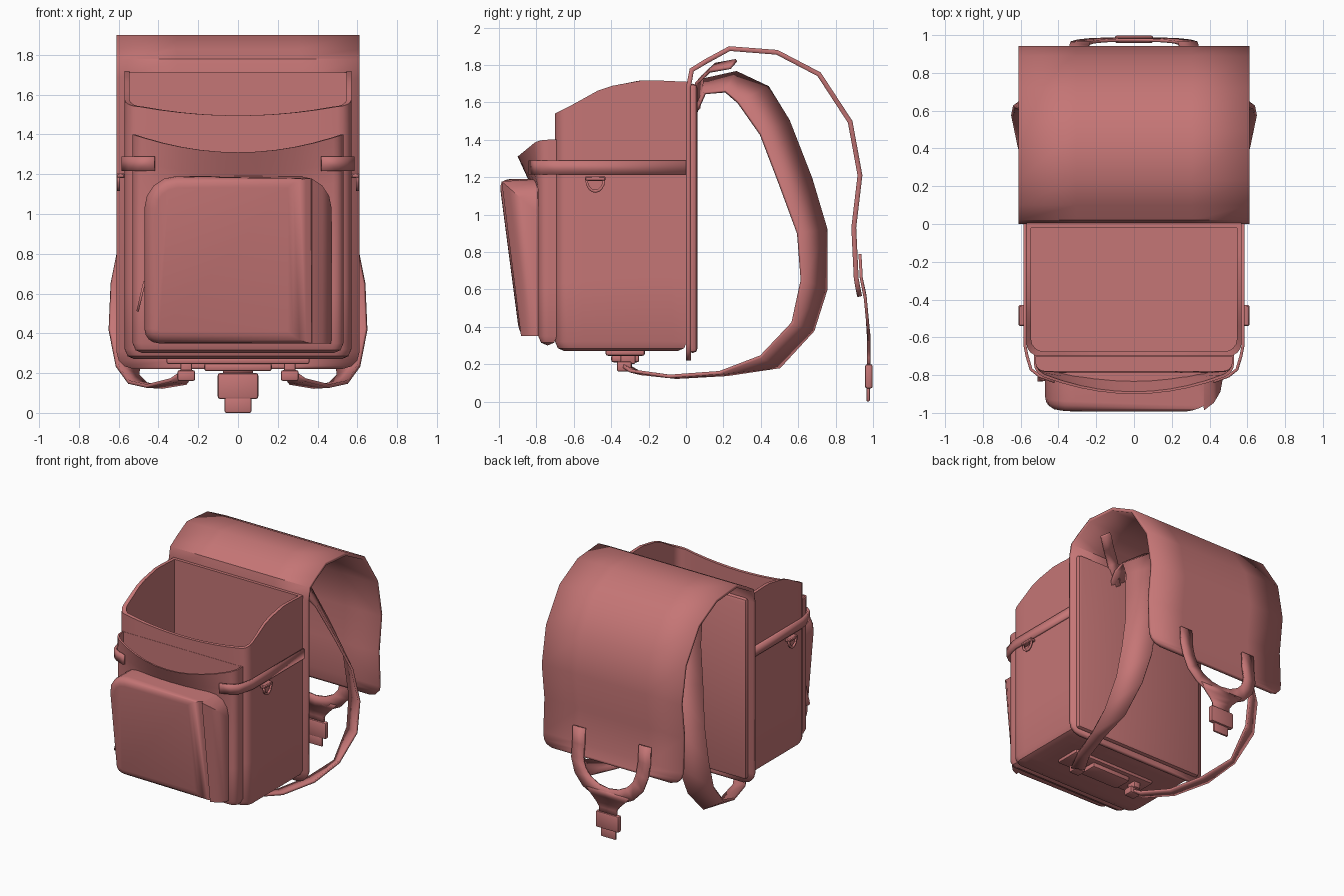
import bpy, bmesh, math
from mathutils import Vector

cube = bpy.data.objects.get("Cube")
if cube:
    bpy.data.objects.remove(cube, do_unlink=True)

mat = bpy.data.materials.new("dusty red leather")
mat.use_nodes = True
COLOR = (0.56, 0.18, 0.18, 1)
mat.diffuse_color = COLOR
mat.node_tree.nodes["Principled BSDF"].inputs["Base Color"].default_value = COLOR


def finish(name, bm, thick=0, angle=40, offset=0):
    bmesh.ops.recalc_face_normals(bm, faces=bm.faces)
    me = bpy.data.meshes.new(name)
    bm.to_mesh(me)
    bm.free()
    me.materials.append(mat)
    ob = bpy.data.objects.new(name, me)
    bpy.context.collection.objects.link(ob)
    if thick:
        mod = ob.modifiers.new("thickness", 'SOLIDIFY')
        mod.thickness, mod.offset = thick, offset
    bpy.ops.object.select_all(action='DESELECT')
    ob.select_set(True)
    bpy.context.view_layer.objects.active = ob
    bpy.ops.object.shade_smooth_by_angle(angle=math.radians(angle))
    return ob


def lerp_table(table, t):
    """Piecewise linear lookup in rising (key, value) pairs."""
    if t <= table[0][0]:
        return table[0][1]
    for (a, va), (b, vb) in zip(table, table[1:]):
        if t <= b:
            return va + (vb - va) * (t - a) / (b - a)
    return table[-1][1]


def box(name, x0, x1, y0, y1, z0, z1, bevel=0.0, seg=2):
    bm = bmesh.new()
    bmesh.ops.create_cube(bm, size=1)
    for v in bm.verts:
        v.co = ((x0 + x1) / 2 + v.co.x * (x1 - x0), (y0 + y1) / 2 + v.co.y * (y1 - y0),
                (z0 + z1) / 2 + v.co.z * (z1 - z0))
    if bevel:
        bmesh.ops.bevel(bm, geom=bm.edges[:], offset=bevel, segments=seg, profile=0.5, affect='EDGES')
    return finish(name, bm)


def ribbon(name, rows, thick, offset=0):
    """Strip through rows of points, given thickness."""
    bm = bmesh.new()
    grid = [[bm.verts.new(p) for p in row] for row in rows]
    for r, s in zip(grid, grid[1:]):
        for i in range(len(r) - 1):
            bm.faces.new((r[i], r[i + 1], s[i + 1], s[i]))
    return finish(name, bm, thick, offset=offset)


def outline(hx, y0, y1, r):
    """Loop with rounded front corners, split finely along every side."""
    pts = [(hx, y1 + (y0 + r - y1) * i / 8) for i in range(8)]
    pts += [(hx - r + r * math.cos(a), y0 + r - r * math.sin(a))
            for a in (math.pi / 2 * i / 4 for i in range(5))]
    pts += [((hx - r) * (1 - i / 5), y0) for i in range(1, 5)]
    return pts + [(0, y0)] + [(-x, y) for x, y in reversed(pts)]


def tub(name, hx, y0, y1, r, z0, rim, wall, push=lambda x, y, t: 0):
    """Open-topped container whose rim height follows a rule."""
    bm = bmesh.new()
    cx = (y0 + y1) / 2
    rows = []

    def ring(inset, height):
        pts = []
        for x, y in outline(hx, y0, y1, r):
            kx, ky = 1 - inset / hx, 1 - inset / ((y1 - y0) / 2)
            z, t = height(x, y)
            pts.append(bm.verts.new((x * kx, cx + (y - cx) * ky + push(x, y, t), z)))
        rows.append(pts)

    steps = (0.25, 0.5, 0.78, 0.88, 1)
    at = lambda t: lambda x, y: (z0 + 0.05 + (rim(x, y) - z0 - 0.05) * t, t)
    ring(0.05, lambda x, y: (z0, 0))
    ring(0.015, lambda x, y: (z0 + 0.015, 0))
    ring(0, at(0))
    for t in steps:
        ring(0, at(t))
    for t in reversed(steps):
        ring(wall, at(t))
    ring(wall, at(0))
    for a, b in zip(rows, rows[1:]):
        for i in range(len(a)):
            j = (i + 1) % len(a)
            bm.faces.new((a[i], a[j], b[j], b[i]))
    bm.faces.new(rows[0])
    bm.faces.new(rows[-1])
    return finish(name, bm)


# Main compartment with a rim that rises towards the back
SIDE = [(-0.70, 1.54), (-0.62, 1.58), (-0.44, 1.68), (-0.22, 1.72), (0, 1.71)]
def body_rim(x, y):
    dip = 0.045 * max(0, 1 - (x / 0.5) ** 2) if y < -0.6 else 0
    return lerp_table(SIDE, y) - dip
tub("main_compartment", 0.57, -0.70, 0.005, 0.07, 0.27, body_rim, 0.025)

# Slim open pocket whose lip bows forward
def pocket_rim(x, y):
    return 1.40 - 0.09 * max(0, 1 - (x / 0.53) ** 2) if y < -0.73 else 1.40
def pocket_push(x, y, t):
    bow = max(0, 1 - (x / 0.53) ** 2) * max(0, (t - 0.75) / 0.25)
    return -0.11 * bow if y < -0.73 else 0
tub("middle_pocket", 0.53, -0.79, -0.69, 0.05, 0.30, pocket_rim, 0.012, pocket_push)

# Puffy outer pocket with a sloping front
bm = bmesh.new()
bmesh.ops.create_cube(bm, size=1)
for v in bm.verts:
    top, front = v.co.z > 0, v.co.y < 0
    v.co = (v.co.x * 0.94, (-1.0 if top else -0.89) if front else -0.785, 1.19 if top else 0.35)
depth = [e for e in bm.edges if abs(e.verts[0].co.y - e.verts[1].co.y) > 0.05]
for high, size in ((True, 0.16), (False, 0.07)):
    picked = [e for e in depth if e.is_valid and (e.verts[0].co.z > 0.8) == high]
    bmesh.ops.bevel(bm, geom=picked, offset=size, segments=4, profile=0.5, affect='EDGES')
bm.normal_update()
front = min(bm.faces, key=lambda f: f.calc_center_median().y)
bmesh.ops.bevel(bm, geom=front.edges[:], offset=0.06, segments=4, profile=0.5, affect='EDGES')
finish("outer_pocket", bm)

# Zip pull on the outer pocket
ribbon("zip_pull", [[(-0.47, -0.83, 0.66), (-0.47, -0.80, 0.66)],
                    [(-0.505, -0.835, 0.51), (-0.505, -0.795, 0.51)]], 0.012)

# Back panel and flap as one sheet: (y, z, half width)
W = 0.612
sheet = [(0, 0.22, W - 0.09), (0, 0.235, W - 0.04), (0, 0.265, W - 0.012), (0, 0.31, W),
         (0, 1.68, W), (0.02, 1.78, W), (0.1, 1.83, W), (0.23, 1.90, W), (0.49, 1.88, W),
         (0.72, 1.76, W), (0.89, 1.50, W), (0.943, 1.21, W), (0.91, 0.93, W), (0.923, 0.66, W),
         (0.932, 0.61, W - 0.012), (0.938, 0.58, W - 0.04), (0.942, 0.565, W - 0.09)]
ribbon("back_panel_and_flap", [[(-w, y, z), (-w / 2, y, z), (0, y, z), (w / 2, y, z), (w, y, z)]
                               for y, z, w in sheet], 0.026, offset=-1)
box("back_cushion", -0.57, 0.57, 0.01, 0.062, 0.26, 1.70, 0.025)

# Buckle plate under the base
box("base_plate", -0.36, 0.36, -0.43, -0.22, 0.245, 0.28, 0.012)
box("base_plate_centre", -0.17, 0.17, -0.40, -0.25, 0.21, 0.25, 0.012)

for s, side in ((1, "left"), (-1, "right")):
    # Reinforcing band wrapping side and pocket corner
    path = [(0.578, 0), (0.578, -0.64), (0.566, -0.70), (0.545, -0.77), (0.50, -0.805), (0.42, -0.835)]
    ribbon(side + "_band", [[(s * x, y, 1.215), (s * x, y, 1.29)] for x, y in path], 0.016)

    # D-ring: hanging half loop with a tab
    arc = [(math.cos(a), math.sin(a)) for a in (math.pi * (1 + i / 8) for i in range(9))]
    ribbon(side + "_d_ring", [[(s * 0.60, -0.485 + r * c, 1.185 + 1.3 * r * d) for r in (0.04, 0.053)]
                              for c, d in arc], 0.014)
    xs = sorted((s * 0.57, s * 0.612))
    box(side + "_d_ring_tab", xs[0], xs[1], -0.54, -0.43, 1.18, 1.205, 0.006, 1)

    # Shoulder strap: twisted ribbon, outer edge then inner edge
    edges = [((.13, .04, 1.60), (.27, .04, 1.52)), ((.12, .09, 1.72), (.26, .10, 1.65)),
             ((.13, .27, 1.76), (.28, .21, 1.66)), ((.18, .44, 1.68), (.34, .28, 1.60)),
             ((.24, .55, 1.50), (.41, .40, 1.43)), ((.33, .67, 1.19), (.50, .50, 1.17)),
             ((.41, .75, .92), (.585, .60, .90)), ((.46, .75, .60), (.635, .62, .65)),
             ((.49, .68, .38), (.645, .57, .42)), ((.50, .50, .185), (.61, .40, .24)),
             ((.46, .22, .145), (.55, .18, .155)), ((.38, -.05, .13), (.46, -.09, .135)),
             ((.26, -.24, .15), (.34, -.30, .165)), ((.23, -.31, .19), (.29, -.35, .20))]
    ribbon(side + "_shoulder_strap", [[(s * p[0], *p[1:]) for p in pair] for pair in edges], 0.018)

    # Loose adjuster tail at the top of the strap
    tail = [(.22, .05, 1.55), (.26, .07, 1.72), (.36, .14, 1.785), (.48, .25, 1.805)]
    ribbon(side + "_strap_tail", [[(s * (x - 0.03), y + 0.02, z + 0.02), (s * (x + 0.03), y - 0.015, z - 0.02)]
                                  for x, y, z in tail], 0.016)

    # Buckle that holds the strap end under the base
    xs = sorted((s * 0.215, s * 0.305))
    box(side + "_strap_buckle", xs[0], xs[1], -0.37, -0.29, 0.16, 0.215, 0.012)
    box(side + "_buckle_post", xs[0] + 0.015, xs[1] - 0.015, -0.35, -0.27, 0.20, 0.26, 0.01)

# Forked closing strap on the flap: legs follow the flap, then hang free
DEPTH = [(0.2, 0.978), (0.35, 0.978), (0.57, 0.957), (0.66, 0.937), (0.79, 0.93)]
def on_flap(x, z):
    return (x, lerp_table(DEPTH, z), z)
half = [(.29, .79), (.29, .66), (.285, .56), (.255, .47), (.19, .40), (.10, .355), (0, .34)]
fork = [(Vector(p), 0.052) for p in half + [(-x, z) for x, z in reversed(half[:-1])]]
rows = []
for i, (p, w) in enumerate(fork):
    d = (fork[min(i + 1, len(fork) - 1)][0] - fork[max(i - 1, 0)][0]).normalized()
    n = Vector((-d.y, d.x)) * w
    rows.append([on_flap(*(p + n)), on_flap(*(p - n))])
ribbon("fork_strap", rows, 0.016)
ribbon("fork_stem", [[on_flap(-w, z), on_flap(w, z)]
                     for w, z in ((.19, .365), (.15, .32), (.10, .27), (.075, .235), (.075, .18))], 0.018)
box("clip_body", -0.102, 0.102, 0.957, 0.998, 0.07, 0.20, 0.012)
box("clip_tongue", -0.067, 0.067, 0.964, 0.984, 0.0, 0.08, 0.009)
